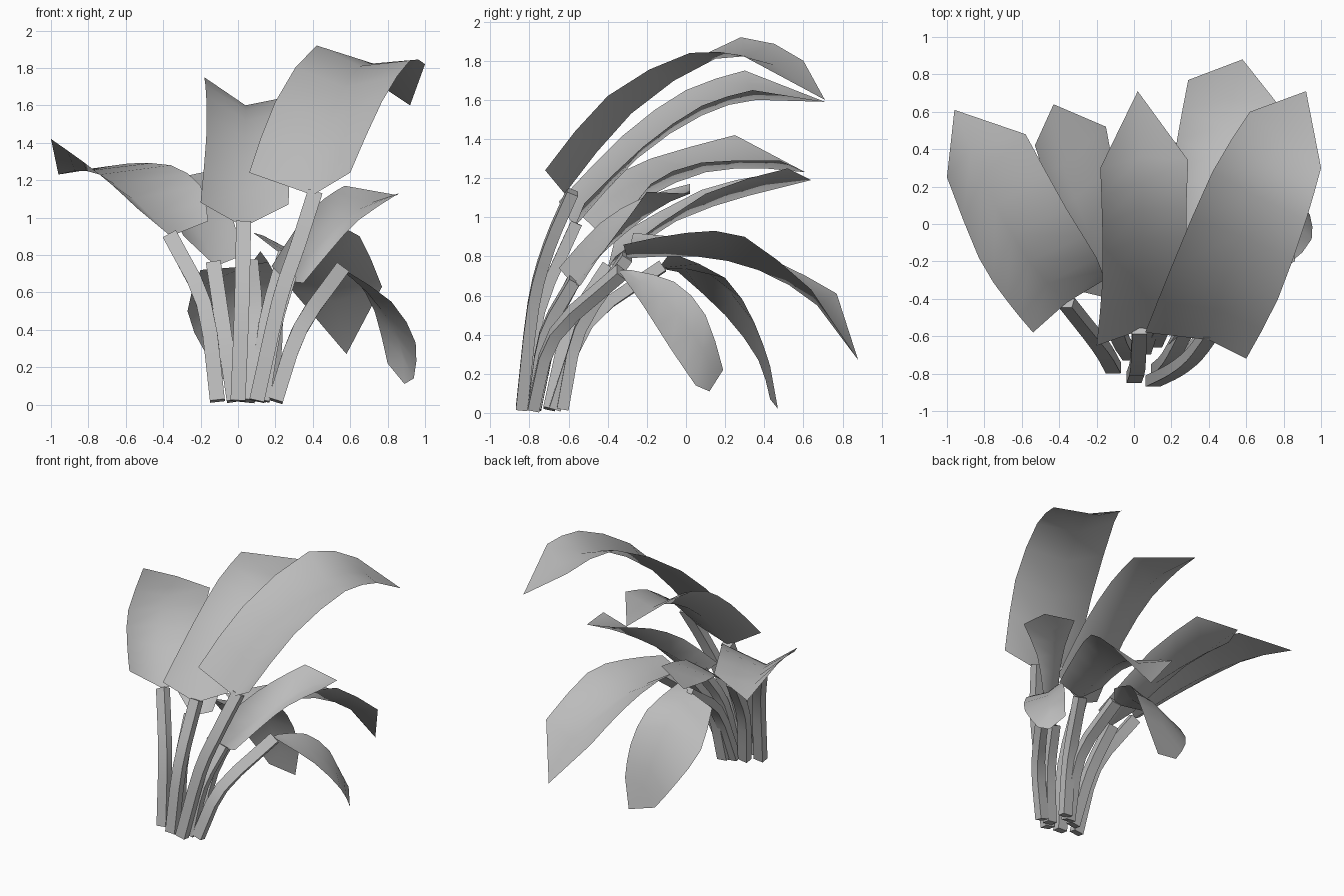
import bpy, bmesh, math
from mathutils import Vector

cube = bpy.data.objects.get("Cube")
if cube:
    bpy.data.objects.remove(cube, do_unlink=True)

# One plain grey for the whole plant
grey = bpy.data.materials.new("plant_grey")
grey.use_nodes = True
colour = (.5, .5, .5, 1)
grey.diffuse_color = colour
grey.node_tree.nodes["Principled BSDF"].inputs["Base Color"].default_value = colour


def spline(points, steps):
    """Smooth path through the points, with extra points between them."""
    pts = [Vector(p) for p in points]
    pts = [pts[0] * 2 - pts[1]] + pts + [pts[-1] * 2 - pts[-2]]
    path = []
    for a, b, c, d in zip(pts, pts[1:], pts[2:], pts[3:]):
        for i in range(steps):
            t = i / steps
            path.append(.5 * (2 * b + (c - a) * t + (2 * a - 5 * b + 4 * c - d) * t ** 2
                              + (3 * b - a - 3 * c + d) * t ** 3))
    return path + [pts[-2]]


def finish(bm, name, angle):
    mesh = bpy.data.meshes.new(name)
    bm.to_mesh(mesh)
    bm.free()
    mesh.materials.append(grey)
    obj = bpy.data.objects.new(name, mesh)
    bpy.context.collection.objects.link(obj)
    bpy.ops.object.select_all(action="DESELECT")
    obj.select_set(True)
    bpy.context.view_layer.objects.active = obj
    bpy.ops.object.shade_smooth_by_angle(angle=math.radians(angle))


def make_leaf(name, midrib, low_x_edge, high_x_edge):
    """Folded blade: two strips meet at the midrib and close at its last point."""
    bm = bmesh.new()
    rails = [spline(low_x_edge, 2), spline(midrib, 2), spline(high_x_edge, 2)]
    rails[1] = rails[1][:len(rails[0])]
    left, mid, right = [[bm.verts.new(p) for p in rail] for rail in rails]
    for a, b in ((left, mid), (mid, right)):
        for i in range(len(a) - 1):
            bm.faces.new((a[i], b[i], b[i + 1], a[i + 1]))
    tip = bm.verts.new(midrib[-1])
    bm.faces.new((left[-1], mid[-1], tip))
    bm.faces.new((mid[-1], right[-1], tip))
    finish(bm, name, 60)


def make_stem(name, points, half_width=.04, half_depth=.03):
    """Four-sided stalk, broad side to the front."""
    bm = bmesh.new()
    path = spline(points, 3)
    rings = []
    for i, p in enumerate(path):
        along = (path[min(i + 1, len(path) - 1)] - path[max(i - 1, 0)]).normalized()
        side = along.cross(Vector((0, 1, 0))).normalized() * half_width
        out = side.cross(along).normalized() * half_depth
        rings.append([bm.verts.new(p + side * a + out * b)
                      for a, b in ((1, 1), (-1, 1), (-1, -1), (1, -1))])
    for a, b in zip(rings, rings[1:]):
        for k in range(4):
            n = (k + 1) % 4
            bm.faces.new((a[k], a[n], b[n], b[k]))
    bm.faces.new(rings[0])
    bm.faces.new(rings[-1])
    bmesh.ops.recalc_face_normals(bm, faces=bm.faces)
    finish(bm, name, 30)


# Tall upper leaves
make_leaf("tall_left_leaf",
          [(.4, -.62, 1.12), (.49, -.28, 1.53), (.65, .15, 1.81), (.79, .45, 1.78), (.92, .71, 1.6)],
          [(.06, -.58, 1.24), (.2, -.23, 1.62), (.42, .28, 1.92), (.62, .6, 1.8)],
          [(.6, -.72, 1.24), (.77, -.4, 1.62), (.92, .02, 1.84), (1, .3, 1.82)])
make_leaf("tall_centre_leaf",
          [(.03, -.57, .95), (.04, -.25, 1.3), (.04, .08, 1.52), (.04, .36, 1.6), (.02, .71, 1.59)],
          [(-.2, -.65, 1.08), (-.17, -.32, 1.42), (-.17, 0, 1.65), (-.18, .3, 1.75)],
          [(.27, -.52, 1.07), (.28, -.22, 1.36), (.28, .08, 1.57), (.29, .34, 1.65)])
make_leaf("upper_right_leaf",
          [(-.36, -.42, .9), (-.56, -.2, 1.1), (-.74, .1, 1.23), (-.87, .4, 1.25), (-.96, .61, 1.23)],
          [(-.54, -.58, 1.05), (-.68, -.41, 1.18), (-.83, -.18, 1.3), (-1, .25, 1.42)],
          [(-.16, -.3, .98), (-.2, -.18, 1.17), (-.36, .08, 1.28), (-.58, .48, 1.29)])

# Middle leaves
make_leaf("middle_right_leaf",
          [(-.12, -.4, .74), (-.24, -.05, .98), (-.38, .32, 1.11), (-.43, .64, 1.19)],
          [(-.29, -.36, .9), (-.42, .08, 1.14), (-.53, .42, 1.22)],
          [(.03, -.36, .8), (-.07, .1, 1.12), (-.15, .52, 1.25)])
make_leaf("middle_left_leaf",
          [(.26, -.58, .66), (.42, -.4, .84), (.57, -.22, .99), (.71, -.08, 1.08), (.85, .02, 1.12)],
          [(.18, -.65, .74), (.33, -.44, .97), (.46, -.22, 1.1), (.57, .02, 1.17)],
          [(.35, -.54, .65), (.5, -.42, .83), (.65, -.3, .99), (.86, -.2, 1.13)])

# Drooping leaves
make_leaf("drooping_back_leaf",
          [(.25, -.3, .79), (.33, .05, .8), (.42, .37, .73), (.52, .67, .55), (.58, .88, .27)],
          [(.08, -.27, .92), (.18, .08, .88), (.23, .45, .78), (.29, .77, .61)],
          [(.43, -.32, .86), (.54, 0, .92), (.65, .3, .9), (.77, .64, .63)])
make_leaf("drooping_centre_leaf",
          [(.06, -.14, .74), (.02, .12, .71), (.03, .32, .48), (.08, .42, .2), (.17, .47, .02)],
          [(-.2, -.04, .72), (-.27, .2, .5), (-.17, .37, .27), (-.03, .43, .07)],
          [(.12, -.08, .82), (.2, .2, .69), (.24, .35, .46), (.23, .43, .24)])
make_leaf("drooping_left_leaf",
          [(.54, -.33, .73), (.69, -.13, .6), (.83, .03, .41), (.88, .12, .25), (.89, .12, .11)],
          [(.55, -.28, .73), (.63, -.06, .67), (.73, .1, .5), (.8, .19, .22)],
          [(.57, -.34, .72), (.82, -.22, .55), (.95, -.08, .33), (.94, .05, .14)])

# Stalks from the root clump to each blade
stems = {
    "tall_left_stem": [(.1, -.84, .02), (.22, -.78, .55), (.32, -.7, .85), (.41, -.58, 1.13)],
    "tall_centre_stem": [(0, -.82, .02), (.02, -.75, .52), (.03, -.56, .97)],
    "upper_right_stem": [(-.11, -.77, .02), (-.18, -.65, .53), (-.36, -.42, .9)],
    "middle_right_stem": [(-.02, -.7, .02), (-.08, -.6, .42), (-.13, -.4, .75)],
    "middle_left_stem": [(.13, -.78, .02), (.19, -.72, .4), (.27, -.57, .68)],
    "drooping_back_stem": [(.11, -.63, .02), (.15, -.54, .43), (.25, -.3, .8)],
    "drooping_centre_stem": [(.05, -.67, .02), (.09, -.5, .46), (.07, -.12, .75)],
    "drooping_left_stem": [(.2, -.78, .02), (.33, -.67, .4), (.55, -.33, .72)],
}
for name, points in stems.items():
    make_stem(name, points)
